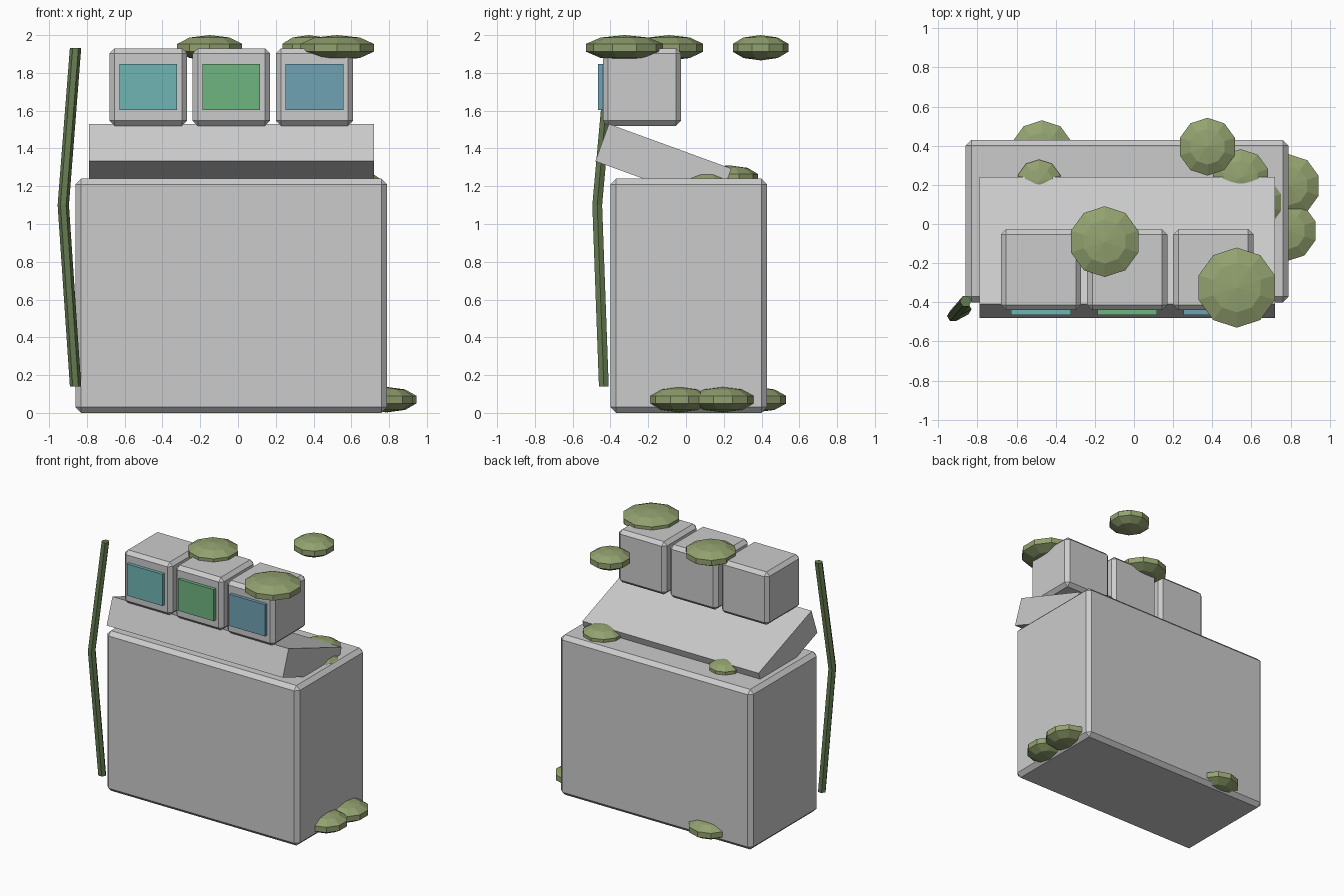
import bpy, bmesh, math
from mathutils import Matrix

if "Cube" in bpy.data.objects:
    bpy.data.objects.remove(bpy.data.objects["Cube"])


def material(name, rgb):
    m = bpy.data.materials.new(name)
    m.diffuse_color = (*rgb, 1)
    m.use_nodes = True
    m.node_tree.nodes["Principled BSDF"].inputs["Base Color"].default_value = m.diffuse_color
    return m


def add_object(name, bm, mat=None):
    me = bpy.data.meshes.new(name)
    bm.to_mesh(me)
    bm.free()
    ob = bpy.data.objects.new(name, me)
    bpy.context.collection.objects.link(ob)
    if mat:
        me.materials.append(mat)
    return ob


def box(name, centre, size, bevel=0.0, mat=None, tilt=0.0):
    bm = bmesh.new()
    bmesh.ops.create_cube(bm, size=1, matrix=Matrix.Diagonal((*size, 1)))
    ob = add_object(name, bm, mat)
    ob.location = centre
    ob.rotation_euler.x = tilt
    if bevel:
        mod = ob.modifiers.new("bevel", 'BEVEL')
        mod.width = bevel
        mod.segments = 1
    return ob


def moss(name, centre, radius, mat):
    bm = bmesh.new()
    bmesh.ops.create_uvsphere(bm, u_segments=10, v_segments=5, radius=1)
    ob = add_object(name, bm, mat)
    ob.location = centre
    ob.scale = (radius, radius, 0.067)


green = material("moss", (0.29, 0.36, 0.16))
dark_green = material("vine", (0.13, 0.20, 0.08))

# Cabinet and tilted console slab
box("cabinet", (-0.035, 0.015, 0.62), (1.65, 0.83, 1.24), 0.03)
box("console_slab", (-0.035, -0.12, 1.313), (1.51, 0.69, 0.21),
    tilt=math.radians(-20))

# Row of three monitors with coloured screens
screens = [(0.16, 0.46, 0.46), (0.16, 0.46, 0.22), (0.16, 0.36, 0.46)]
for i, rgb in enumerate(screens):
    x = -0.475 + 0.44 * i
    box(f"monitor_{i + 1}", (x, -0.233, 1.725), (0.41, 0.414, 0.41), 0.027)
    box(f"screen_{i + 1}", (x, -0.45, 1.725), (0.305, 0.03, 0.245),
        mat=material(f"screen_{i + 1}", rgb))

# Bent hexagonal vine up the front left corner
path = [(-0.86, -0.435, 0.14), (-0.925, -0.47, 1.10), (-0.86, -0.395, 1.933)]
bm = bmesh.new()
rings = []
for px, py, pz in path:
    rings.append([bm.verts.new((px + 0.03 * math.cos(k * math.pi / 3),
                                py + 0.03 * math.sin(k * math.pi / 3), pz))
                  for k in range(6)])
for a, b in zip(rings, rings[1:]):
    for k in range(6):
        n = (k + 1) % 6
        bm.faces.new((a[k], a[n], b[n], b[k]))
bm.faces.new(rings[0][::-1])
bm.faces.new(rings[-1])
add_object("vine", bm, dark_green)

# Flattened moss clumps: monitor tops, cabinet top, ground
clumps = [
    (-0.15, -0.09, 1.933, 0.19), (0.525, -0.325, 1.933, 0.215),
    (0.375, 0.395, 1.933, 0.155),
    (0.545, 0.235, 1.243, 0.155), (0.62, 0.11, 1.22, 0.145),
    (-0.485, 0.215, 1.243, 0.12),
    (0.79, 0.195, 0.07, 0.17), (0.78, -0.035, 0.07, 0.163),
    (-0.47, 0.37, 0.07, 0.168),
]
for i, (x, y, z, r) in enumerate(clumps):
    moss(f"moss_clump_{i + 1}", (x, y, z), r, green)
